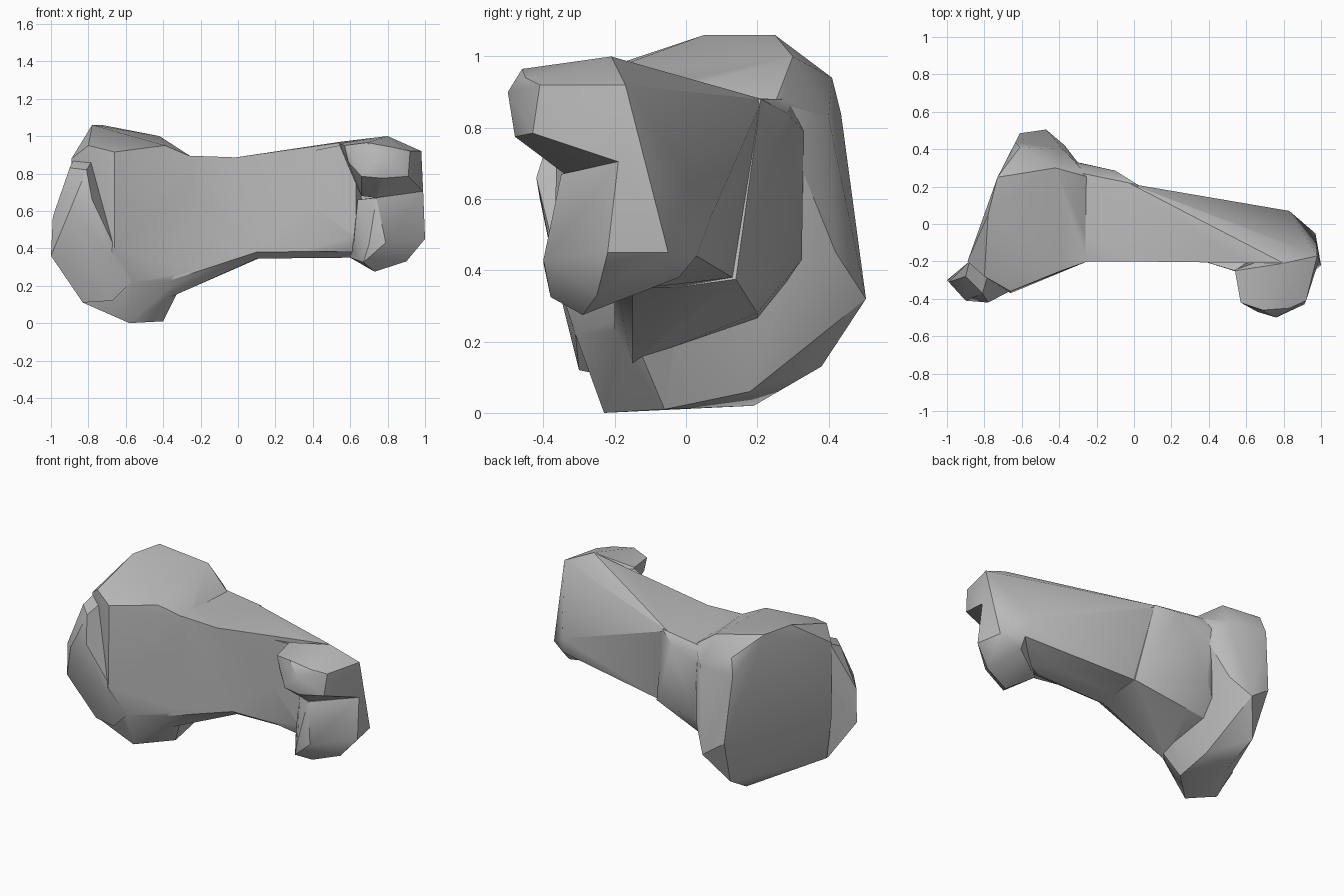
import bpy, bmesh, math

cube = bpy.data.objects.get("Cube")
if cube:
    bpy.data.objects.remove(cube, do_unlink=True)

# One plain grey for the whole bone
grey = bpy.data.materials.new("bone_grey")
grey.use_nodes = True
colour = (0.5, 0.5, 0.5, 1)
grey.diffuse_color = colour
grey.node_tree.nodes["Principled BSDF"].inputs["Base Color"].default_value = colour


def facet_block(name, *corners):
    """Make a chiselled convex block that wraps the given corner points."""
    bm = bmesh.new()
    for corner in corners:
        bm.verts.new(corner)
    result = bmesh.ops.convex_hull(bm, input=bm.verts)
    loose = [g for g in result["geom_interior"] if isinstance(g, bmesh.types.BMVert)]
    bmesh.ops.delete(bm, geom=loose, context="VERTS")
    bmesh.ops.recalc_face_normals(bm, faces=bm.faces)
    mesh = bpy.data.meshes.new(name)
    bm.to_mesh(mesh)
    bm.free()
    mesh.materials.append(grey)
    obj = bpy.data.objects.new(name, mesh)
    bpy.context.collection.objects.link(obj)
    return obj


def weld_parts(base, parts):
    """Union the parts into the base and remove the leftovers."""
    for part in parts:
        union = base.modifiers.new("join_" + part.name, "BOOLEAN")
        union.operation = "UNION"
        union.solver = "EXACT"
        union.object = part
    bpy.context.view_layer.update()
    graph = bpy.context.evaluated_depsgraph_get()
    welded = bpy.data.meshes.new_from_object(base.evaluated_get(graph))
    base.modifiers.clear()
    base.data = welded
    for part in parts:
        bpy.data.objects.remove(part, do_unlink=True)


# Shaft running out to the narrow end
shaft = facet_block(
    "shaft",
    (-.02, -.2, .885), (-.02, .215, .88), (.1, -.2, .38), (.1, -.15, .345),
    (.12, -.04, .35), (.11, .13, .38), (.55, -.19, .97), (.8, -.21, 1),
    (.98, -.17, .92), (.99, -.19, .705), (.83, .07, .55), (.85, .03, .44),
    (.6, -.14, .35), (.58, -.03, .36), (.62, -.2, .385), (.97, -.05, .45))

# Neck that widens towards the broad end
neck = facet_block(
    "neck",
    (.02, -.2, .885), (.02, .21, .88), (.1, -.2, .38), (.1, -.15, .345),
    (.12, -.04, .35), (.11, .14, .375), (-.1, .285, .84), (-.31, .33, .79),
    (-.28, .325, .43), (-.24, .2, .28), (-.24, .25, .86), (-.42, .3, .88),
    (-.4, -.2, .9), (-.27, -.04, .2), (-.36, -.15, .14), (-.45, -.2, .2),
    (-.5, .2, .25))

# Broad end with its large flat outer face
broad_end = facet_block(
    "broad_end",
    (-.78, .05, 1.06), (-.73, .25, 1.06), (-.61, .41, .94), (-.42, .3, 1),
    (-.24, .25, .87), (-.31, .33, .79), (-.38, .4, .83), (-.635, .435, .84),
    (-.61, .485, .42), (-.47, .505, .32), (-.37, .42, .45), (-.58, .38, .13),
    (-.56, .19, .02), (-.4, .18, .06), (-.4, -.06, .01), (-.58, -.23, 0),
    (-.83, -.24, .11), (-.89, -.2, .4), (-.89, -.2, .88), (-.8, -.28, .95),
    (-.66, -.36, .915), (-.66, -.37, .4), (-.57, -.31, .22),
    (-.25, -.2, .89), (-.27, -.17, .27), (-.36, -.15, .14), (-.39, -.25, .95))

# Ridge standing proud of the broad end's front corner
ridge = facet_block(
    "ridge",
    (-1, -.3, .36), (-.99, -.31, .57), (-.9, -.28, .83), (-.88, -.2, .87),
    (-.83, -.25, .11), (-.9, -.41, .6), (-.78, -.42, .66), (-.81, -.37, .82),
    (-.67, -.3, .12), (-.57, -.31, .22), (-.68, -.36, .36),
    (-.76, -.2, .9), (-.75, -.2, .2))

# Flare easing the shaft into the knobs
flare = facet_block(
    "flare",
    (.34, -.19, .91), (.34, -.19, .385), (.54, -.25, .95), (.63, -.28, .9),
    (.63, -.28, .46), (.62, -.24, .38), (.68, -.15, .94), (.68, -.15, .4))

# Upper knob overhanging the notch
upper_knob = facet_block(
    "upper_knob",
    (.8, -.21, 1), (.98, -.17, .92), (.54, -.25, .96), (.57, -.42, .95),
    (.69, -.46, .965), (.83, -.45, .94), (.92, -.41, .92), (.91, -.43, .785),
    (.76, -.5, .9), (.77, -.48, .775), (.66, -.47, .785), (.59, -.42, .86),
    (.74, -.34, .67), (.66, -.3, .68), (.99, -.19, .705), (.6, -.15, .8))

# Lower knob beneath the notch
lower_knob = facet_block(
    "lower_knob",
    (.99, -.19, .705), (.74, -.35, .67), (.64, -.29, .66), (.62, -.3, .44),
    (.7, -.4, .42), (.79, -.4, .43), (.67, -.38, .325), (.73, -.29, .275),
    (.9, -.25, .33), (1, -.22, .45), (.6, -.18, .35), (.97, -.05, .45),
    (.85, .03, .44), (.84, -.02, .38))

weld_parts(shaft, [neck, broad_end, ridge, flare, upper_knob, lower_knob])
shaft.name = "bone"

# Gentle shading with crisp hard edges
bpy.ops.object.select_all(action="DESELECT")
shaft.select_set(True)
bpy.context.view_layer.objects.active = shaft
bpy.ops.object.shade_smooth_by_angle(angle=math.radians(30))
